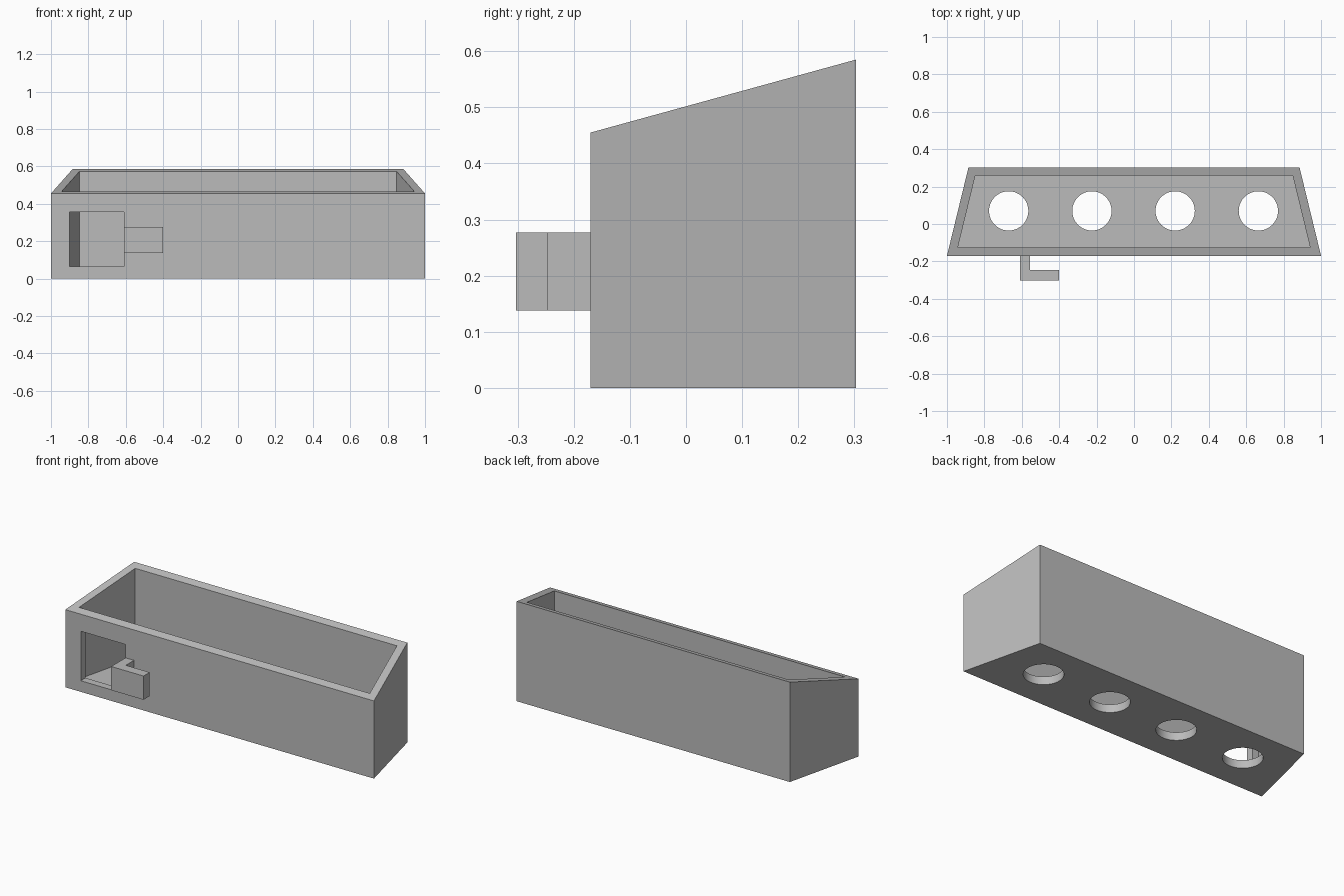
import bpy
import bmesh

if "Cube" in bpy.data.objects:
    bpy.data.objects.remove(bpy.data.objects["Cube"], do_unlink=True)

grey = bpy.data.materials.new("plain grey")
grey.use_nodes = True
GREY = (0.5, 0.5, 0.5, 1)
grey.diffuse_color = GREY
grey.node_tree.nodes["Principled BSDF"].inputs["Base Color"].default_value = GREY


def prism(name, outline, z0, z1):
    """Extrude an outline from z0 up to z1; z1 may be a function of y."""
    top = z1 if callable(z1) else lambda y: z1
    bm = bmesh.new()
    low = [bm.verts.new((x, y, z0)) for x, y in outline]
    high = [bm.verts.new((x, y, top(y))) for x, y in outline]
    bm.faces.new(low[::-1])
    bm.faces.new(high)
    n = len(outline)
    for i in range(n):
        j = (i + 1) % n
        bm.faces.new((low[i], low[j], high[j], high[i]))
    bmesh.ops.recalc_face_normals(bm, faces=bm.faces)
    mesh = bpy.data.meshes.new(name)
    bm.to_mesh(mesh)
    bm.free()
    obj = bpy.data.objects.new(name, mesh)
    bpy.context.collection.objects.link(obj)
    mesh.materials.append(grey)
    return obj


def trapezoid(front_x, front_y, back_x, back_y):
    return [(-front_x, front_y), (front_x, front_y), (back_x, back_y), (-back_x, back_y)]


def rectangle(x0, x1, y0, y1):
    return [(x0, y0), (x1, y0), (x1, y1), (x0, y1)]


def cut(target, cutter):
    """Subtract the cutter, then discard it."""
    mod = target.modifiers.new("cut", "BOOLEAN")
    mod.operation = "DIFFERENCE"
    mod.solver = "EXACT"
    mod.object = cutter
    bpy.context.view_layer.objects.active = target
    bpy.ops.object.modifier_apply(modifier=mod.name)
    bpy.data.objects.remove(cutter, do_unlink=True)


FRONT, BACK = -0.17, 0.303
FLOOR = 0.047


def rim_height(y):
    return 0.455 + (y - FRONT) / (BACK - FRONT) * 0.13


# Tapered box with a sloping rim, hollowed out
box = prism("tapered_box", trapezoid(1, FRONT, 0.885, BACK), 0, rim_height)
cut(box, prism("cavity", trapezoid(0.942, -0.126, 0.848, 0.26), FLOOR, 0.9))

# Square opening in the front wall
cut(box, prism("front_opening", rectangle(-0.9, -0.61, -0.25, -0.1), 0.065, 0.355))

# Row of round holes through the floor
for i in range(4):
    bpy.ops.mesh.primitive_cylinder_add(
        vertices=64, radius=0.105, depth=0.3,
        location=(-0.67 + i * 0.445, 0.07, 0))
    cut(box, bpy.context.object)

# L-shaped hook beside the opening
prism("hook", [(-0.61, FRONT), (-0.61, -0.303), (-0.4, -0.303),
               (-0.4, -0.246), (-0.555, -0.246), (-0.555, FRONT)], 0.138, 0.277)

# Smooth the hole walls, keep all other edges sharp
bpy.ops.object.select_all(action="DESELECT")
box.select_set(True)
bpy.context.view_layer.objects.active = box
bpy.ops.object.shade_smooth_by_angle(angle=0.5)
